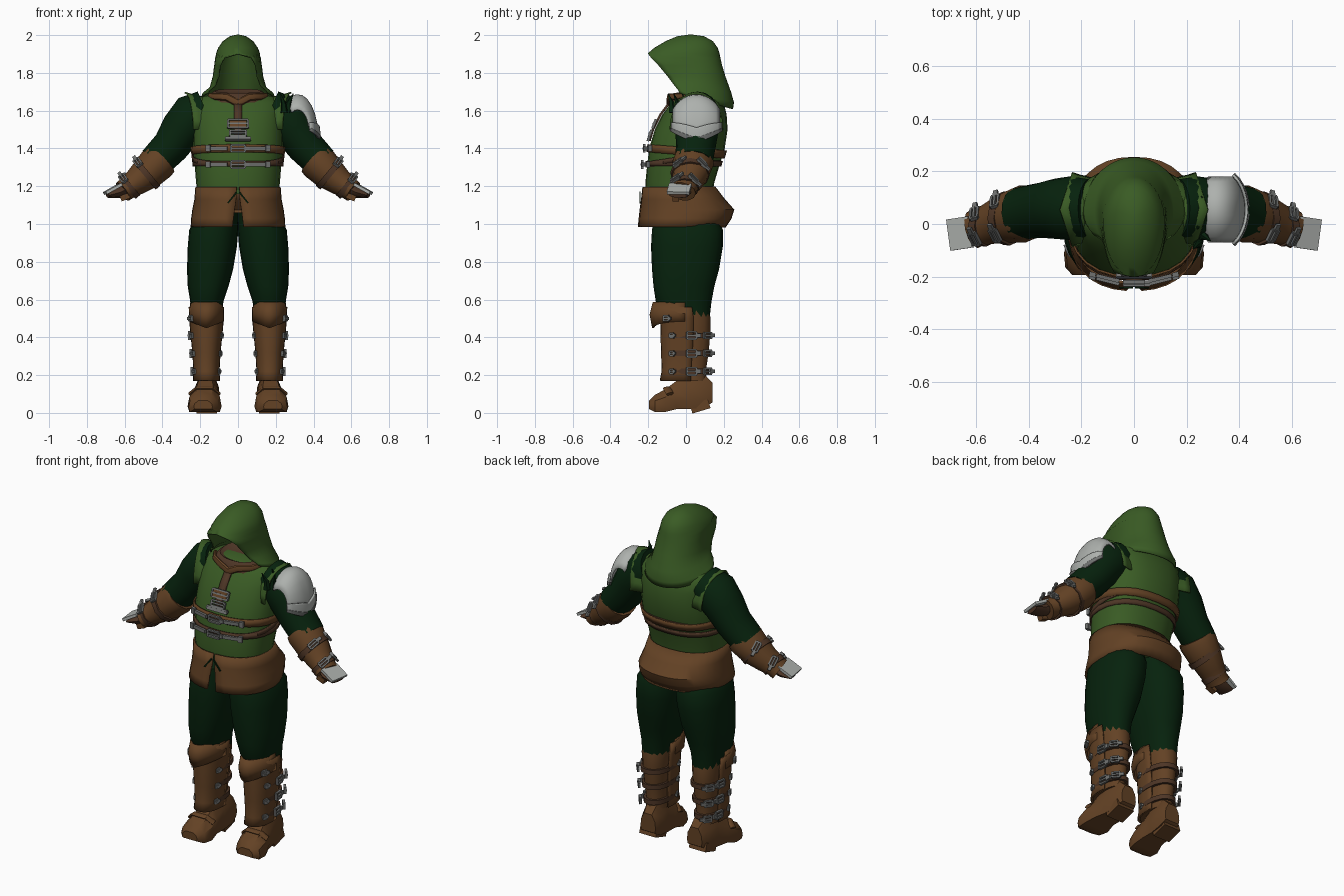
import bpy, bmesh
from math import sin, cos, radians, copysign
from mathutils import Vector, Matrix

if "Cube" in bpy.data.objects:
    bpy.data.objects.remove(bpy.data.objects["Cube"], do_unlink=True)


def material(name, r, g, b):
    m = bpy.data.materials.new(name)
    m.use_nodes = True
    m.diffuse_color = (r, g, b, 1)
    m.node_tree.nodes["Principled BSDF"].inputs["Base Color"].default_value = (r, g, b, 1)
    return m


GREEN = material("tunic green", .042, .106, .018)
DARK = material("dark green cloth", .002, .016, .004)
BROWN = material("brown leather", .125, .054, .018)
UMBER = material("dark brown leather", .075, .036, .019)
STEEL = material("dull steel", .16, .165, .16)
SILVER = material("pale steel", .42, .44, .42)


def finish(name, bm, mat, thick=0, angle=40):
    bmesh.ops.remove_doubles(bm, verts=bm.verts, dist=.0002)
    bmesh.ops.recalc_face_normals(bm, faces=bm.faces)
    me = bpy.data.meshes.new(name)
    bm.to_mesh(me)
    bm.free()
    me.materials.append(mat)
    ob = bpy.data.objects.new(name, me)
    bpy.context.collection.objects.link(ob)
    bpy.ops.object.select_all(action='DESELECT')
    ob.select_set(True)
    bpy.context.view_layer.objects.active = ob
    bpy.ops.object.shade_smooth_by_angle(angle=radians(angle))
    if thick:
        mod = ob.modifiers.new("thickness", 'SOLIDIFY')
        mod.thickness, mod.offset = thick, 0


def loft(name, rings, mat, s=1, closed=True, cap=True, thick=0, angle=40):
    """Skin a list of equal-length point rings; s = -1 mirrors in x."""
    bm = bmesh.new()
    rows = [[bm.verts.new((s * x, y, z)) for x, y, z in r] for r in rings]
    n = len(rows[0])
    for a, b in zip(rows, rows[1:]):
        for i in range(n if closed else n - 1):
            j = (i + 1) % n
            bm.faces.new((a[i], a[j], b[j], b[i]))
    if closed and cap:
        bm.faces.new(rows[0])
        bm.faces.new(rows[-1])
    finish(name, bm, mat, thick, angle)


def spow(v, p):
    return copysign(abs(v) ** (2 / p), v)


def ring(z, rx, y0, y1, cx=0, n=24, p=2.3, gap=None, tilt=0):
    """Level oval from y0 to y1, starting at the front; gap leaves it open there."""
    pts = []
    for i in range(n):
        t = radians(360 * i / n if gap is None else gap + (360 - 2 * gap) * i / (n - 1))
        y = (y0 + y1) / 2 - (y1 - y0) / 2 * spow(cos(t), p)
        pts.append((cx + rx * spow(sin(t), p), y, z + tilt * y))
    return pts


def tube(name, path, mat, s=1, n=16):
    """Tube through (x, y, z, y radius, upward radius) stations."""
    rings = []
    for i, (x, y, z, ry, ru) in enumerate(path):
        d = Vector(path[min(i + 1, len(path) - 1)][:3]) - Vector(path[max(i - 1, 0)][:3])
        d.normalize()
        side = (Vector((0, 1, 0)) - d * d.y).normalized()
        up = d.cross(side)
        rings.append([Vector((x, y, z)) + side * ry * cos(t) + up * ru * sin(t)
                      for t in (radians(360 * k / n) for k in range(n))])
    loft(name, rings, mat, s)


def boxes(name, parts, mat, loc, normal=(0, -1, 0), along=(1, 0, 0), s=1):
    """Boxes given as (centre, size) in a frame of along, across and normal."""
    flip = Vector((s, 1, 1))
    w = (Vector(normal) * flip).normalized()
    u = Vector(along) * flip
    u = (u - w * u.dot(w)).normalized()
    frame = Matrix((u, w.cross(u), w)).transposed().to_4x4()
    frame.translation = Vector(loc) * flip
    bm = bmesh.new()
    for c, size in parts:
        bmesh.ops.create_cube(bm, size=1, matrix=frame @ Matrix.Translation(c)
                              @ Matrix.Diagonal((*size, 1)))
    finish(name, bm, mat)


def buckle(name, loc, normal, along, w, h, s=1, mat=STEEL, tip=.5):
    """Rectangular frame with a prong and a strap tip."""
    t = .009
    parts = [((0, k * h / 2, 0), (w, t, .014)) for k in (-1, 1)]
    parts += [((k * w / 2, 0, 0), (t, h, .014)) for k in (-1, 1)]
    parts += [((0, 0, .004), (w, t, .01))]
    if tip:
        parts += [((w * (1 + tip) / 2, 0, 0), (w * tip, h * .6, .012))]
    boxes(name, parts, mat, loc, normal, along, s)


# Tunic
TUNIC = [(1.16, .215, -.21, .14), (1.22, .222, -.215, .15), (1.32, .23, -.205, .18),
         (1.4, .24, -.195, .205), (1.5, .238, -.165, .22), (1.58, .237, -.125, .215),
         (1.64, .235, -.08, .2), (1.675, .19, -.05, .18), (1.69, .12, -.03, .15)]


def body(z, grow=0):
    for a, b in zip(TUNIC, TUNIC[1:]):
        if z <= b[0]:
            f = (z - a[0]) / (b[0] - a[0])
            rx, y0, y1 = (p + (q - p) * f for p, q in zip(a[1:], b[1:]))
            return rx + grow, y0 - grow, y1 + grow


loft("tunic", [ring(*t) for t in TUNIC], GREEN)

# Armhole edges of the vest
for s, side in ((1, "left"), (-1, "right")):
    rows = []
    for x, grow in ((.12, -.03), (.2, -.008), (.25, .004), (.282, .014)):
        rows.append([(x - .045 * abs(cos(t)), .055 - (.125 + grow) * cos(t), 1.5 + (.182 + grow) * sin(t))
                     for t in (radians(15 * k) for k in range(13))])
    loft(side + "_vest_shoulder", rows, GREEN, s, closed=False, thick=.008, angle=60)

# Collar and neck scarf
loft("collar", [ring(z, rx, y0, y1, tilt=.1) for z, rx, y0, y1 in
                ((1.65, .15, -.088, .16), (1.685, .145, -.08, .16), (1.7, .125, -.06, .15),
                 (1.685, .1, -.035, .13))], UMBER)
for s, side in ((1, "left"), (-1, "right")):
    tube(side + "_scarf_fold", [(.0, -.09, 1.64, .014, .02), (.06, -.09, 1.672, .012, .02),
                                (.12, -.05, 1.675, .012, .018), (.15, .0, 1.68, .01, .014)], BROWN, s, n=8)

# Chest strap and clasps
loft("chest_strap", [[(x, body(z)[1] - .01, z) for x in (-.022, .022)]
                     for z in (1.44, 1.5, 1.58, 1.65)], UMBER, closed=False, thick=.012)
boxes("chest_plate", [((0, 0, 0), (.09, .045, .016))], BROWN, (0, body(1.53)[1] - .016, 1.53), (0, -1, .4))
for i, (z, w, h) in enumerate(((1.53, .105, .045), (1.48, .085, .03), (1.45, .13, .016))):
    buckle("chest_clasp_%d" % i, (0, body(z)[1] - .018, z), (0, -1, .4), (1, 0, 0), w, h, tip=0)

# Belts
for name, z, h, tilt, mat in (("upper_belt", 1.385, .042, -.08, BROWN), ("lower_belt", 1.32, .028, .0, UMBER),
                              ("cross_belt", 1.35, .025, .16, UMBER)):
    loft(name, [ring(z + k, *body(z + k, .007), tilt=tilt) for k in (-h / 2, h / 2)], mat, cap=False, thick=.008)
for i, z in enumerate((1.4, 1.315)):
    y = body(z)[1] - .026
    buckle("belt_buckle_%d" % i, (0, y, z), (0, -1, 0), (1, 0, 0), .075, .036, tip=.3)
    for s in (1, -1):
        boxes("belt_plate_%d" % i, [((0, 0, 0), (.09, .02, .014)), ((.06, 0, 0), (.025, .034, .018))],
              STEEL, (.1, y + .014, z), (.25, -1, 0), (1, 0, 0), s)

# Skirt, split at the front
SKIRT = [(1.195, .22, -.225, .15, 1), (1.13, .225, -.232, .2, 1.5), (1.075, .236, -.24, .25, 3),
         (1.03, .242, -.245, .235, 4), (.985, .245, -.25, .205, 5)]
loft("leather_skirt", [ring(z, rx, y0, y1, n=33, gap=g) for z, rx, y0, y1, g in SKIRT],
     BROWN, closed=False, thick=.012)
for s, side in ((1, "left"), (-1, "right")):
    boxes(side + "_skirt_lace", [((0, 0, 0), (.075, .008, .006))], DARK,
          (.03, -.243, 1.14), (0, -1, 0), (.6, 0, -.75), s)

# Hood: level, half width, back y, front y, opening angle, tilt
HOOD = [(1.682, .192, .245, -.03, 125, -.3), (1.698, .185, .25, -.04, 125, -.22),
        (1.725, .147, .235, -.06, 125, -.12), (1.78, .13, .205, -.095, 128, 0), (1.84, .122, .187, -.145, 130, 0),
        (1.88, .117, .178, -.185, 142, 0), (1.9, .113, .174, -.2, 180, 0), (1.93, .102, .165, -.165, 180, 0),
        (1.965, .078, .14, -.105, 180, 0), (1.99, .042, .095, -.045, 180, 0), (2, 0, .025, .025, 180, 0)]
rows = []
for z, w, yb, yf, am, tilt in HOOD:
    yc = min(.05, (yb + yf) / 2 + .02 * (yb > yf))
    row = []
    for k in range(-16, 17):
        t = radians(am * k / 16)
        y = yc + ((yb - yc) if cos(t) > 0 else (yc - yf) / abs(cos(radians(am)))) * cos(t)
        row.append((w * sin(t), y, z + tilt * y))
    rows.append(row)
loft("hood", rows, GREEN, closed=False, thick=.008, angle=60)

# Limbs
SHAFT = [(.17, .06, -.125, .11), (.22, .057, -.115, .105), (.32, .063, -.118, .12),
         (.44, .075, -.122, .13), (.5, .08, -.12, .13), (.56, .082, -.125, .12)]
FOOT = [(.14, .05, .055, .16), (.1, .062, .03, .2), (.02, .066, .02, .21), (-.05, .074, .02, .17),
        (-.11, .09, .005, .125), (-.165, .08, .005, .095), (-.195, .05, .02, .065)]
for s, side in ((1, "left"), (-1, "right")):
    # Sleeve and bracer
    tube(side + "_sleeve", [(.17, .06, 1.6, .11, .11), (.24, .06, 1.57, .122, .122), (.298, .058, 1.5, .115, .112),
                            (.357, .052, 1.41, .105, .098), (.44, .04, 1.325, .1, .09)], DARK, s)
    tube(side + "_bracer", [(.405, .042, 1.345, .105, .096), (.425, .038, 1.325, .11, .1),
                            (.48, .025, 1.27, .098, .09), (.54, .005, 1.222, .082, .072),
                            (.585, -.012, 1.19, .07, .06), (.61, -.02, 1.172, .074, .058)], BROWN, s, n=12)
    for i, (x, y, z, r) in enumerate(((.485, .022, 1.266, .096), (.575, -.008, 1.197, .07))):
        tube("%s_bracer_strap_%d" % (side, i), [(x - .012, y, z + .01, r + .008, r),
                                                (x + .012, y, z - .01, r + .006, r)], UMBER, s, n=12)
        for k in (-1, 1):
            n = Vector((.45, .65 * k, .6))
            buckle("%s_bracer_buckle_%d" % (side, i), Vector((x, y, z)) + n * (r + .004), n,
                   (.2, 1, -.3 * k), .055, .03, s)
    # Glove with a back plate
    tube(side + "_glove", [(.58, -.015, 1.19, .05, .035), (.63, -.03, 1.165, .055, .03),
                           (.69, -.04, 1.15, .05, .012)], UMBER, s, n=8)
    boxes(side + "_thumb", [((0, 0, 0), (.05, .035, .03))], BROWN, (.598, -.055, 1.143), (.4, 0, 1), (1, 0, -.5), s)
    boxes(side + "_hand_plate", [((0, 0, 0), (.095, .12, .016))],
          SILVER, (.663, -.036, 1.186), (.55, -.05, 1), (1, -.15, -.55), s)
    # Trouser leg
    loft(side + "_trouser_leg", [ring(z, rx, y0, y1, cx, 20) for z, cx, rx, y0, y1 in (
        (1.06, .105, .105, -.16, .15), (.97, .128, .13, -.18, .195), (.88, .136, .13, -.185, .195),
        (.76, .148, .122, -.18, .175), (.67, .158, .108, -.172, .15), (.59, .165, .088, -.16, .135),
        (.5, .167, .078, -.11, .125))], DARK, s, angle=70)
    # Boot shaft, greave and knee flap
    loft(side + "_boot_shaft", [ring(z, rx, y0, y1, .167, 16) for z, rx, y0, y1 in SHAFT], BROWN, s)
    loft(side + "_greave", [(r[-7:] + r[:8]) for r in (ring(z, rx + .008, y0 - .01, y1, .167, 24)
                                                       for z, rx, y0, y1 in SHAFT)],
         BROWN, s, closed=False, thick=.008)
    rows = []
    for z, rx, ry, dip in ((.585, .08, .165, 0), (.52, .087, .182, .005), (.45, .086, .168, .035)):
        rows.append([(.167 + rx * sin(t), -.005 - ry * cos(t), z + dip * abs(sin(t)))
                     for t in (radians(15 * k) for k in range(-6, 7))])
    loft(side + "_knee_flap", rows, BROWN, s, closed=False, thick=.012)
    buckle(side + "_knee_buckle", (.25, -.105, .5), (1, -.5, 0), (0, 1, 0), .03, .025, s)
    for i, z in enumerate((.41, .315, .22)):
        rx, yb = .073 - .007 * i, .132 - .009 * i
        loft("%s_boot_strap_%d" % (side, i), [ring(z + k, rx + .012, -.126, yb + .008, .167, 16) for k in (-.014, .014)],
             UMBER, s)
        buckle("%s_strap_buckle_%d" % (side, i), (.182 + rx, .03, z), (1, .1, 0), (0, 1, 0), .05, .038, s)
        buckle("%s_rear_buckle_%d" % (side, i), (.165 + rx, .115, z), (1, .8, 0), (-.5, 1, 0), .045, .03, s)
        buckle("%s_front_stud_%d" % (side, i), (.172 + rx, -.075, z), (1, -.5, 0), (0, 1, 0), .022, .022, s)
        buckle("%s_inner_stud_%d" % (side, i), (.162 - rx, -.06, z), (-1, -.5, 0), (0, 1, 0), .022, .022, s)
    # Foot: sections run heel to toe and turn outward
    rows = []
    for y, hx, z0, z1 in FOOT:
        cx, h = .167 - .09 * y, z1 - z0
        rows.append([(cx + hx * a, y, z0 + h * b) for a, b in (
            (-.9, 0), (.9, 0), (1, .25), (.9, .65), (.5, 1), (-.5, 1), (-.9, .65), (-1, .25))])
    loft(side + "_foot", rows, BROWN, s, angle=30)
    boxes(side + "_boot_heel", [((0, 0, 0), (.11, .1, .05))], BROWN, (.165, .075, .035), (0, -.3, 1), (1, 0, 0), s)
    tube(side + "_toe_band", [(.1, -.085, .1, .02, .01), (.135, -.1, .13, .022, .01),
                              (.22, -.1, .13, .022, .01), (.255, -.085, .1, .02, .01)], BROWN, s, n=8)

# Left shoulder armour: domed plate and two lower rims
for name, f0, f1, grow, mat in (("pauldron_dome", -32, 86, 0, SILVER), ("pauldron_rim", 76, 95, .01, SILVER),
                                ("pauldron_edge", 92, 101, .014, STEEL)):
    rows = []
    for i in range(9):
        row = []
        for k in range(-6, 7):
            v = k / 6
            f = radians(f0 + (f1 - f0) * i / 8)
            c = (1 - .7 * v * v) ** .5
            drop = .05 * (1 - abs(v)) * max(0, sin(f)) ** 3
            row.append((.315 + (.107 + grow) * sin(f) * c, .055 + (.122 + grow) * v,
                        1.512 + (.17 + grow) * cos(f) * c - drop))
        rows.append(row)
    loft(name, rows, mat, closed=False, thick=.01)

# Ragged cloth tufts beside the shoulder armour
for i, (x, y, lean) in enumerate(((.245, -.075, -.2), (.262, -.045, .3), (.25, .0, -.1), (.25, .12, .1))):
    tube("cloth_tuft_%d" % i, [(x, y, 1.59, .02, .02), (x + .02 * lean, y, 1.64, .014, .014),
                               (x + .1 * lean, y - .02, 1.69, .002, .002)], DARK, n=5)
